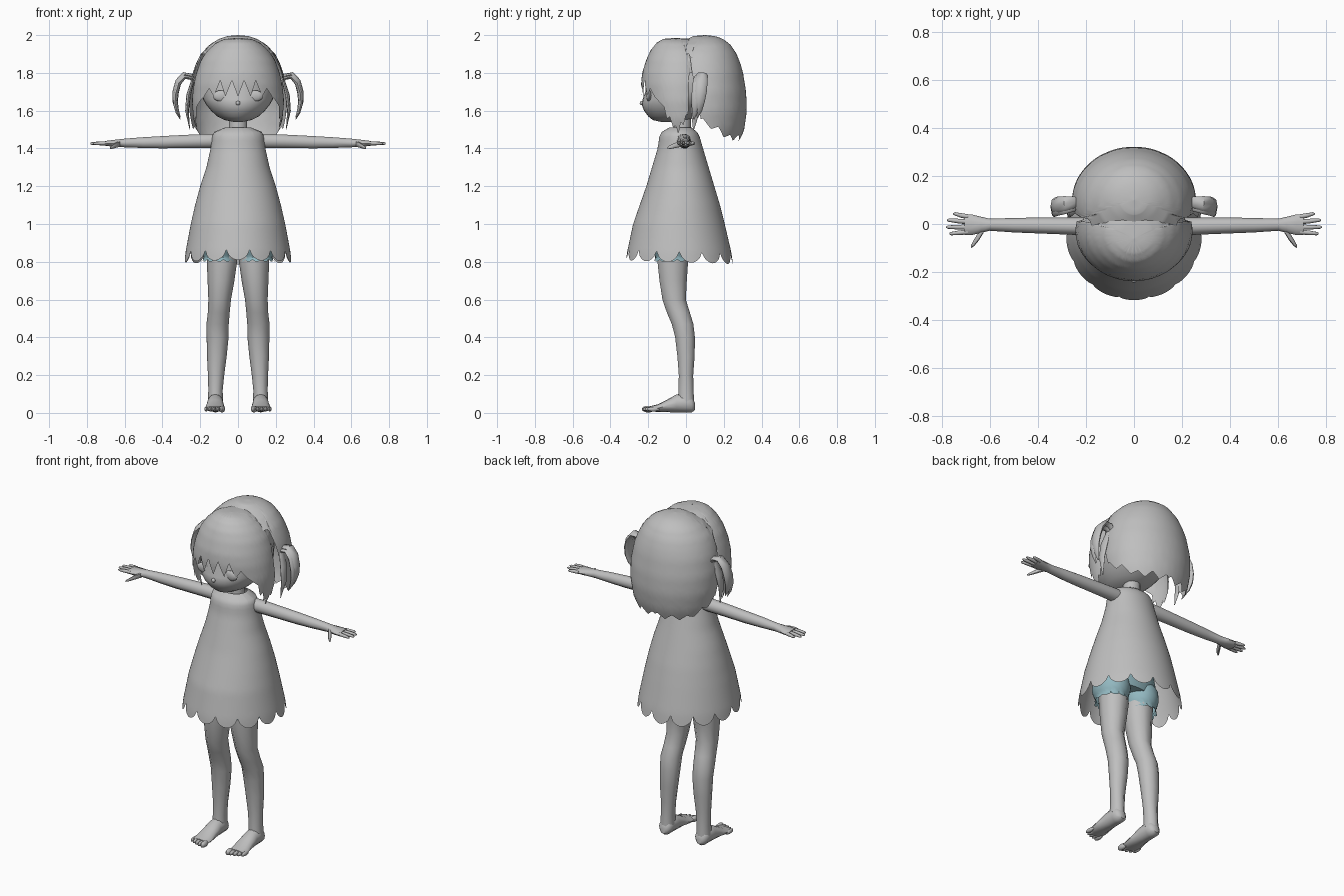
import bpy, bmesh, math
from math import sin, cos, pi, radians
from mathutils import Vector


def material(name, rgb):
    m = bpy.data.materials.new(name)
    m.diffuse_color = (*rgb, 1)
    return m


GREY = material("soft_grey", (0.52, 0.52, 0.52))
BLUE = material("dusty_blue", (0.29, 0.48, 0.53))


def make(name, verts, faces, mat=GREY, angle=50):
    me = bpy.data.meshes.new(name)
    me.from_pydata(verts, [], faces)
    bm = bmesh.new()
    bm.from_mesh(me)
    bmesh.ops.remove_doubles(bm, verts=bm.verts, dist=1e-5)
    bmesh.ops.recalc_face_normals(bm, faces=bm.faces)
    bm.to_mesh(me)
    bm.free()
    me.materials.append(mat)
    me.shade_smooth()
    me.set_sharp_from_angle(angle=radians(angle))
    ob = bpy.data.objects.new(name, me)
    bpy.context.collection.objects.link(ob)
    return ob


def skin(name, rings, mat=GREY, caps=True, angle=50):
    n = len(rings[0])
    verts = [p for r in rings for p in r]
    faces = [(i * n + j, i * n + (j + 1) % n, (i + 1) * n + (j + 1) % n, (i + 1) * n + j)
             for i in range(len(rings) - 1) for j in range(n)]
    if caps:
        faces += [tuple(range(n)), tuple(range(len(verts) - n, len(verts)))]
    return make(name, verts, faces, mat, angle)


def tube(name, axis, secs, n=10, mat=GREY, angle=50):
    """Ellipse sections (x, y, z, r1, r2) stacked along an axis."""
    rings = []
    for x, y, z, r1, r2 in secs:
        ring = []
        for k in range(n):
            c, s = r1 * cos(2 * pi * k / n), r2 * sin(2 * pi * k / n)
            ring.append({"x": (x, y + c, z + s), "y": (x + c, y, z + s),
                         "z": (x + c, y + s, z)}[axis])
        rings.append(ring)
    return skin(name, rings, mat, True, angle)


def lookup(prof, z):
    """prof rows go down: (z, half width, front y, back y)."""
    if z >= prof[0][0]:
        return prof[0][1:]
    for a, b in zip(prof, prof[1:]):
        if z >= b[0]:
            t = (a[0] - z) / (a[0] - b[0])
            return tuple(p + (q - p) * t for p, q in zip(a[1:], b[1:]))
    return prof[-1][1:]


def shell(name, prof, bottom, n=112, rows=24, power=1.0, cx=0, mat=GREY):
    """Open draped shell; bottom(a) gives hem height, a = 0 is the front."""
    top, rings = prof[0][0], []
    for i in range(rows + 1):
        t, ring = (i / rows) ** power, []
        for k in range(n):
            a = 2 * pi * k / n
            z = top + (bottom(a) - top) * t
            rx, yf, yb = lookup(prof, z)
            ring.append((cx + rx * sin(a), (yf + yb) / 2 - (yb - yf) / 2 * cos(a), z))
        rings.append(ring)
    return skin(name, rings, mat, False)


def blob(name, loc, size, seg=12):
    rings = []
    for i in range(1, 8):
        p = pi * i / 8
        rings.append([(loc[0] + size[0] * sin(p) * cos(2 * pi * k / seg),
                       loc[1] + size[1] * sin(p) * sin(2 * pi * k / seg),
                       loc[2] + size[2] * cos(p)) for k in range(seg)])
    return skin(name, rings)


def strand(name, pts, radii, flat, n=8):
    """Flattened strand following points, wide in y."""
    pts, rings = [Vector(p) for p in pts], []
    for i, p in enumerate(pts):
        d = (pts[min(i + 1, len(pts) - 1)] - pts[max(i - 1, 0)]).normalized()
        side = d.cross(Vector((0, 1, 0))).normalized()
        wide = side.cross(d)
        rings.append([p + side * radii[i] * flat * cos(2 * pi * k / n)
                      + wide * radii[i] * sin(2 * pi * k / n) for k in range(n)])
    return skin(name, rings)


def saw(x):
    return abs((x % 1) * 2 - 1)


def from_front(a):
    return math.degrees(min(a, 2 * pi - a))


# Dress with scalloped hem
dress = [(1.51, .07, -.09, .03), (1.50, .12, -.12, .05), (1.47, .135, -.14, .07),
         (1.4, .145, -.15, .09), (1.3, .167, -.18, .12), (1.2, .2, -.21, .15),
         (1.1, .227, -.245, .18), (1.0, .25, -.28, .205), (.85, .278, -.312, .24),
         (.78, .286, -.32, .25)]
shell("dress", dress, lambda a: .865 - .025 * from_front(a) / 180
      - .055 * abs(cos(7 * a)) ** .6, n=140, rows=30)

# Bloomers: hips and two gathered legs
tube("bloomer_hips", "z", [(0, -.05, 1.12, .12, .09), (0, -.06, 1.04, .165, .105),
                           (0, -.07, .95, .195, .112), (0, -.07, .89, .17, .1)], 24, BLUE)
puff = [(.97, .06, -.15, .01), (.93, .095, -.18, .035), (.88, .1, -.187, .04),
        (.84, .09, -.172, .03), (.825, .079, -.158, .016), (.80, .092, -.172, .03)]
for s in (-1, 1):
    shell("bloomer_leg", puff, lambda a: .812 - .012 * abs(cos(6 * a)), 48, 12,
          cx=s * .1, mat=BLUE)

for s in (-1, 1):
    # Leg
    leg = [(.09, -.07, .92, .08, .085), (.085, -.07, .8, .08, .085),
           (.09, -.068, .7, .071, .076), (.097, -.063, .6, .06, .065),
           (.102, -.04, .53, .058, .064), (.108, -.018, .47, .059, .06),
           (.108, -.005, .4, .058, .055), (.112, 0, .3, .052, .048),
           (.116, 0, .2, .043, .04), (.119, 0, .12, .038, .042), (.12, 0, .06, .04, .045)]
    tube("leg", "z", [(s * x, y, z, a, b) for x, y, z, a, b in leg], 10)
    # Foot and toes
    foot = [(.12, .047, .035, .02, .02), (.12, .03, .045, .038, .043),
            (.12, 0, .052, .041, .05), (.12, -.05, .05, .043, .048),
            (.121, -.1, .037, .048, .033), (.122, -.15, .025, .053, .02),
            (.123, -.19, .022, .05, .013)]
    tube("foot", "y", [(s * x, y, z, a, b) for x, y, z, a, b in foot], 12)
    for k in range(5):
        w = .015 if k == 0 else .0105
        blob("toe", (s * (.084 + k * .021), -.2 + k * k * .0017, .02), (w, .034, w * 1.2), 8)
    # Arm and palm
    arm = [(.09, -.01, 1.442, .035, .036), (.15, -.01, 1.44, .038, .039),
           (.25, -.009, 1.438, .036, .037), (.4, -.006, 1.433, .033, .034),
           (.5, -.005, 1.431, .03, .03), (.6, -.003, 1.429, .025, .024),
           (.635, -.003, 1.428, .033, .021), (.675, -.003, 1.427, .043, .017),
           (.705, -.003, 1.427, .042, .013)]
    tube("arm", "x", [(s * x, y, z, a, b) for x, y, z, a, b in arm], 10)
    # Fingers and thumb
    for y0, y1, tip in ((.03, .042, .752), (.009, .016, .778), (-.013, -.013, .782), (-.033, -.04, .768)):
        tube("finger", "x", [(s * .69, y0, 1.427, .0105, .011),
                             (s * (.69 + tip) / 2, (y0 + y1) / 2, 1.427, .0095, .01),
                             (s * (tip - .008), y1, 1.426, .007, .007),
                             (s * tip, y1, 1.426, .003, .003)], 8)
    tube("thumb", "x", [(s * .625, -.02, 1.425, .016, .016), (s * .645, -.05, 1.418, .018, .014),
                        (s * .665, -.078, 1.408, .014, .01), (s * .678, -.094, 1.402, .006, .005)], 8)

# Neck
tube("neck", "z", [(0, -.02, 1.42, .06, .05), (0, -.02, 1.5, .048, .045),
                   (0, -.02, 1.6, .05, .048)], 12)

# Head
head = [(1.95, .05, -.08, .05), (1.92, .12, -.15, .13), (1.85, .18, -.19, .18),
        (1.77, .2, -.208, .2), (1.7, .195, -.215, .2), (1.66, .185, -.23, .18),
        (1.63, .167, -.234, .15), (1.6, .143, -.222, .11), (1.57, .11, -.2, .06),
        (1.55, .07, -.175, .01), (1.54, .02, -.13, -.08)]
tube("head", "z", [(0, (f + b) / 2, z, w, (b - f) / 2) for z, w, f, b in head], 32)
blob("nose", (0, -.233, 1.64), (.012, .012, .012), 8)
for s in (-1, 1):
    blob("eye", (s * .088, -.196, 1.678), (.045, .014, .03))

# Back hair: rounded bob with pointed lock ends
back = [(2.0, .001, .099, .1), (1.995, .055, .04, .155), (1.98, .1, .01, .195),
        (1.95, .15, -.05, .235), (1.9, .197, -.11, .268), (1.85, .222, -.125, .288),
        (1.8, .24, -.13, .302), (1.7, .257, -.13, .318), (1.6, .258, -.13, .322),
        (1.5, .24, -.11, .308), (1.4, .2, -.07, .27)]


def back_edge(a):
    d = from_front(a)
    if d < 72:
        return 1.9
    if d < 85:
        return 1.9 - .36 * (d - 72) / 13
    return 1.44 + .09 * max(0, (130 - d) / 45) + .035 * saw(d / 22)


shell("back_hair", back, back_edge, 144, 26, 1.6)

# Front hair: cap, fringe points and long side locks
front = [(1.985, .001, -.061, -.06), (1.98, .07, -.12, .03), (1.96, .115, -.155, .07),
         (1.92, .16, -.187, .12), (1.87, .195, -.21, .15), (1.8, .22, -.232, .17),
         (1.74, .234, -.238, .17), (1.65, .244, -.232, .17), (1.55, .235, -.215, .16),
         (1.45, .2, -.18, .13)]


def front_edge(a):
    d = from_front(a)
    if d < 48:
        return 1.675 + .085 * (1 - saw(d / 16)) * (1 if d < 32 else .5)
    if d < 66:
        return 1.675 - .06 * (d - 48) / 18
    if d < 104:
        return 1.47 + .1 * abs(d - 84) / 20 + .04 * saw(d / 9)
    return 1.8


shell("front_hair", front, front_edge, 180, 24, 1.6)

# Short looped side tails
for s in (-1, 1):
    for dy, dz, r in ((.095, 0, .034), (.075, -.012, .026)):
        pts = [(.225, 1.75), (.25, 1.785), (.285, 1.79), (.315, 1.755),
               (.33, 1.7), (.333, 1.65), (.322, 1.6), (.305, 1.565)]
        strand("side_tail", [(s * x, dy - .012 * i * .4, z + dz) for i, (x, z) in enumerate(pts)],
               [r * f for f in (.5, .7, .9, 1, 1, .85, .55, .1)], .5)
    strand("tail_wisp", [(s * .24, .07, 1.76), (s * .262, .06, 1.68), (s * .27, .05, 1.6),
                         (s * .255, .04, 1.5)], [.02, .03, .024, .003], .4)
